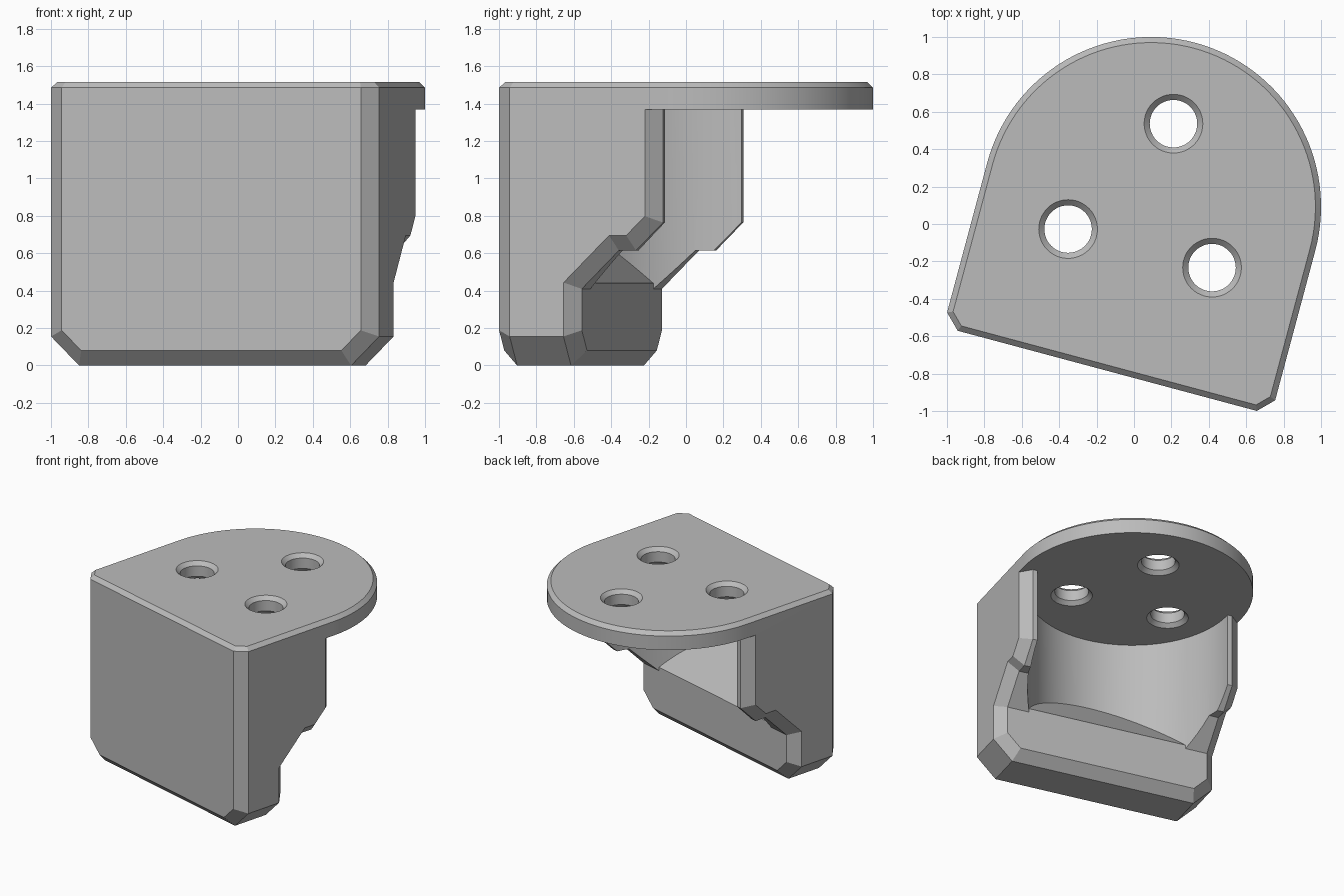
import bpy, bmesh, math
from mathutils import Matrix, Vector

if "Cube" in bpy.data.objects:
    bpy.data.objects.remove(bpy.data.objects["Cube"])

R = 0.908          # half width and rounded end radius
K = 0.08           # edge bevel
Z_PLATE, Z_TOP, TOP_BEVEL = 1.37, 1.515, 0.03
PLACE = Matrix.Translation((0.092, 0.092, 0)) @ Matrix.Rotation(math.radians(-15), 4, 'Z')

grey = bpy.data.materials.new("plain grey")
grey.diffuse_color = (0.5, 0.5, 0.5, 1)
grey.use_nodes = True
grey.node_tree.nodes["Principled BSDF"].inputs["Base Color"].default_value = grey.diffuse_color


def make(name, bm):
    bmesh.ops.recalc_face_normals(bm, faces=bm.faces[:])
    mesh = bpy.data.meshes.new(name)
    bm.to_mesh(mesh)
    bm.free()
    ob = bpy.data.objects.new(name, mesh)
    mesh.materials.append(grey)
    bpy.context.collection.objects.link(ob)
    return ob


def loft(name, rings):
    """Skin a stack of equal length rings and cap both ends."""
    bm = bmesh.new()
    loops = [[bm.verts.new(p) for p in ring] for ring in rings]
    n = len(loops[0])
    for a, b in zip(loops, loops[1:]):
        for i in range(n):
            bm.faces.new((a[i], a[(i + 1) % n], b[(i + 1) % n], b[i]))
    bm.faces.new(loops[0][::-1])
    bm.faces.new(loops[-1])
    return make(name, bm)


def boolean(ob, other, operation):
    mod = ob.modifiers.new(operation, 'BOOLEAN')
    mod.object, mod.operation, mod.solver = other, operation, 'EXACT'
    bpy.context.view_layer.objects.active = ob
    bpy.ops.object.modifier_apply(modifier=mod.name)
    bpy.data.objects.remove(other)


def circle(r, z, x=0, y=0, n=96):
    return [(x + r * math.cos(2 * math.pi * i / n), y + r * math.sin(2 * math.pi * i / n), z)
            for i in range(n)]


# Bracket body: stepped side profile, narrowed at both ends for the bevels
full = [(-R, Z_PLATE), (-R, 0), (-.45, 0), (-.45, .41), (-.245, .615), (-.15, .615),
        (0, .765), (0, Z_PLATE)]
small = [(K - R, Z_PLATE), (K - R, 0), (-.53, 0), (-.53, .443), (-.278, .695), (-.183, .695),
         (-K, .798), (-K, Z_PLATE)]
body = loft("bracket", [[(u, v, z) for v, z in prof] for u, prof in
                        ((-R, small), (K - R, full), (R - K, full), (R, small))])

# Bevels around the foot of the body
bm = bmesh.new()
bm.from_mesh(body.data)
bmesh.ops.bisect_plane(bm, geom=bm.verts[:] + bm.edges[:] + bm.faces[:],
                       plane_co=(0, 0, .3), plane_no=(0, 0, 1))


def cut_foot(co, no):
    faces = [f for f in bm.faces if all(v.co.z < .301 for v in f.verts)]
    edges = list({e for f in faces for e in f.edges})
    verts = list({v for f in faces for v in f.verts})
    bmesh.ops.bisect_plane(bm, geom=verts + edges + faces, plane_co=co,
                           plane_no=Vector(no).normalized(), clear_outer=True)
    bmesh.ops.holes_fill(bm, edges=[e for e in bm.edges if e.is_boundary], sides=0)


for s in (-1, 1):
    cut_foot((s * R, 0, .155), (s, 0, -1))
for v, d in ((-R, -1), (-.45, 1)):
    cut_foot((0, v, K), (0, d, -1))
    for s in (-1, 1):
        cut_foot((s * R, v - d * K, .155), (s, d * math.sqrt(2), -1))
bmesh.ops.recalc_face_normals(bm, faces=bm.faces[:])
bm.to_mesh(body.data)
bm.free()

# Round cavity with a sloping floor
cavity = loft("cavity_cutter", [circle(.79, .2), circle(.79, 1.5)])
slope = [(-.45, .1), (-.45, .44), (-1, .99), (-1, 1.6), (1, 1.6), (1, .1)]
boolean(cavity, loft("floor_cutter", [[(u, v, z) for v, z in slope] for u in (-1, 1)]), 'INTERSECT')
boolean(body, cavity, 'DIFFERENCE')


# Top plate: rounded back, clipped front corners, bevelled upper rim
def outline(o, z):
    a = R - o
    arc = [(a * math.cos(math.pi * i / 64), a * math.sin(math.pi * i / 64), z) for i in range(65)]
    side, front = R - K - .414 * o, R - K - .414 * o
    return arc + [(-a, -side, z), (-front, -a, z), (front, -a, z), (a, -side, z)]


plate = loft("top_plate", [outline(0, Z_PLATE), outline(0, Z_TOP - TOP_BEVEL),
                           outline(TOP_BEVEL, Z_TOP)])

# Three holes, chamfered above and below
for deg in (90, 210, 330):
    x, y = .46 * math.cos(math.radians(deg)), .46 * math.sin(math.radians(deg))
    steps = ((.167, Z_PLATE - .01), (.127, Z_PLATE + .03), (.127, Z_TOP - .03), (.167, Z_TOP + .01))
    boolean(plate, loft("hole_cutter", [circle(r, z, x, y, 48) for r, z in steps]), 'DIFFERENCE')

# Join, tidy and place
boolean(body, plate, 'UNION')
bm = bmesh.new()
bm.from_mesh(body.data)
bmesh.ops.remove_doubles(bm, verts=bm.verts[:], dist=0.0005)
bmesh.ops.dissolve_limit(bm, angle_limit=0.005, verts=bm.verts[:], edges=bm.edges[:])
bm.to_mesh(body.data)
bm.free()
body.data.transform(PLACE)
bpy.ops.object.select_all(action='DESELECT')
body.select_set(True)
bpy.context.view_layer.objects.active = body
bpy.ops.object.shade_smooth_by_angle(angle=math.radians(20))
